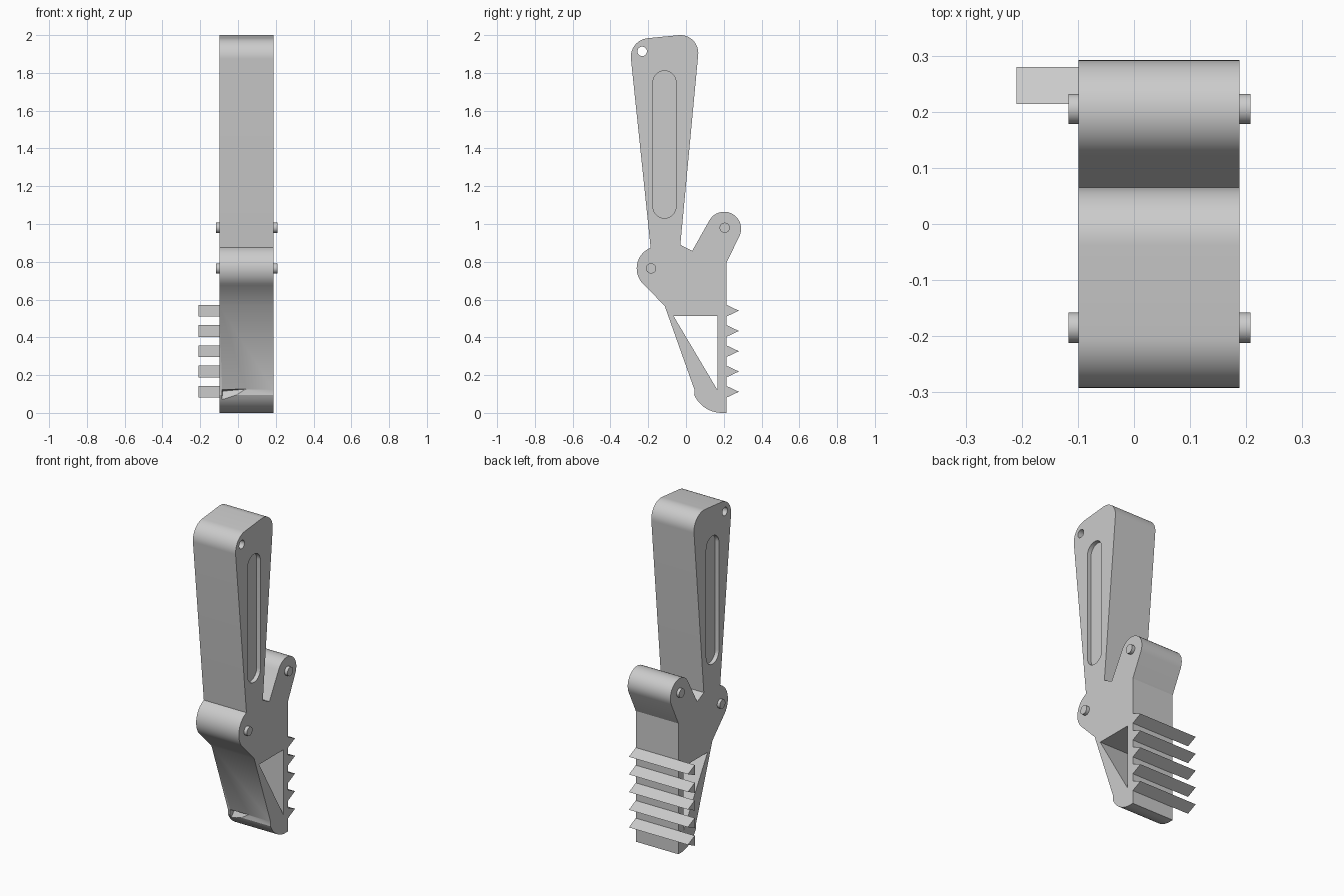
import bpy, bmesh
from math import radians, cos, sin

if "Cube" in bpy.data.objects:
    bpy.data.objects.remove(bpy.data.objects["Cube"])


def arc(cy, cz, r, a0, a1, n=16):
    return [(cy + r * cos(radians(a0 + (a1 - a0) * i / n)),
             cz + r * sin(radians(a0 + (a1 - a0) * i / n))) for i in range(n + 1)]


def circle(cy, cz, r, n=32):
    return arc(cy, cz, r, 0, 360, n)[:-1]


def add_object(name, bm):
    bmesh.ops.recalc_face_normals(bm, faces=bm.faces)
    mesh = bpy.data.meshes.new(name)
    bm.to_mesh(mesh)
    bm.free()
    ob = bpy.data.objects.new(name, mesh)
    bpy.context.collection.objects.link(ob)
    return ob


def prism(name, pts, x0, x1):
    """Closed side profile (y, z) extruded from x0 to x1."""
    bm = bmesh.new()
    face = bm.faces.new([bm.verts.new((x0, y, z)) for y, z in pts])
    ext = bmesh.ops.extrude_face_region(bm, geom=[face])
    verts = [v for v in ext["geom"] if isinstance(v, bmesh.types.BMVert)]
    bmesh.ops.translate(bm, verts=verts, vec=(x1 - x0, 0, 0))
    return add_object(name, bm)


def cut(target, cutter):
    cutter.hide_render = True
    mod = target.modifiers.new("cut", "BOOLEAN")
    mod.operation = "DIFFERENCE"
    mod.solver = "EXACT"
    mod.object = cutter
    bpy.context.view_layer.objects.active = target
    bpy.ops.object.modifier_apply(modifier=mod.name)
    bpy.data.objects.remove(cutter)


XL, XR = -0.099, 0.188

# Handle, two pivot lobes and lower jaw share one side profile
outline = (
    arc(-0.193, 1.885, 0.099, 95, 185)            # handle top, front corner
    + arc(-0.143, 0.765, 0.118, 112, 230)         # front pivot lobe
    + [(-0.113, 0.567), (0.045, 0.122)]
    + arc(0.19, 0.16, 0.16, 198, 279, 14)[1:-1]   # rounded toe
    + [(0.214, 0.0), (0.214, 0.795)]
    + arc(0.202, 0.975, 0.09, -25, 154)           # rear pivot lobe
    + [(0.033, 0.858), (-0.03, 0.89)]
    + arc(-0.03, 1.905, 0.095, -6, 95)            # handle top, rear corner
)
body = prism("handle_body", outline, XL, XR)

# Hanging hole and triangular window, both straight through
cut(body, prism("hole_cutter", circle(-0.232, 1.914, 0.025), -0.3, 0.4))
cut(body, prism("window_cutter", [(-0.066, 0.513), (0.167, 0.513), (0.167, 0.12)], -0.3, 0.4))

# Shallow grip slots on both sides
slot = arc(-0.114, 1.75, 0.061, 0, 180) + arc(-0.114, 1.092, 0.061, 180, 360)
DEPTH = 0.025
for x0, x1 in ((XL - 0.1, XL + DEPTH), (XR - DEPTH, XR + 0.1)):
    cut(body, prism("slot_cutter", slot, x0, x1))

# Small chipped notch low on the front face
bm = bmesh.new()
for co in ((-0.085, 0.03, 0.127), (0.085, 0.03, 0.13), (-0.09, 0.04, 0.04), (-0.08, 0.085, 0.115)):
    bm.verts.new(co)
bmesh.ops.convex_hull(bm, input=bm.verts)
cut(body, add_object("notch_cutter", bm))

# Pivot pin ends
pins = []
for label, y, z in (("rear", 0.205, 0.98), ("front", -0.185, 0.765)):
    for side, x0, x1 in (("left", -0.1165, XL + 0.003), ("right", XR - 0.003, 0.208)):
        pins.append(prism(f"{label}_pin_{side}", circle(y, z, 0.027), x0, x1))

# Row of teeth down the back, overhanging on the left
for i in range(5):
    z = 0.541 - 0.1073 * i
    prism(f"tooth_{i + 1}", [(0.214, z - 0.031), (0.28, z), (0.214, z + 0.031)], -0.209, XR)

# Smooth the rounded parts, keep edges sharp
bpy.ops.object.select_all(action="DESELECT")
for ob in [body] + pins:
    ob.select_set(True)
bpy.context.view_layer.objects.active = body
bpy.ops.object.shade_smooth_by_angle(angle=radians(25))
